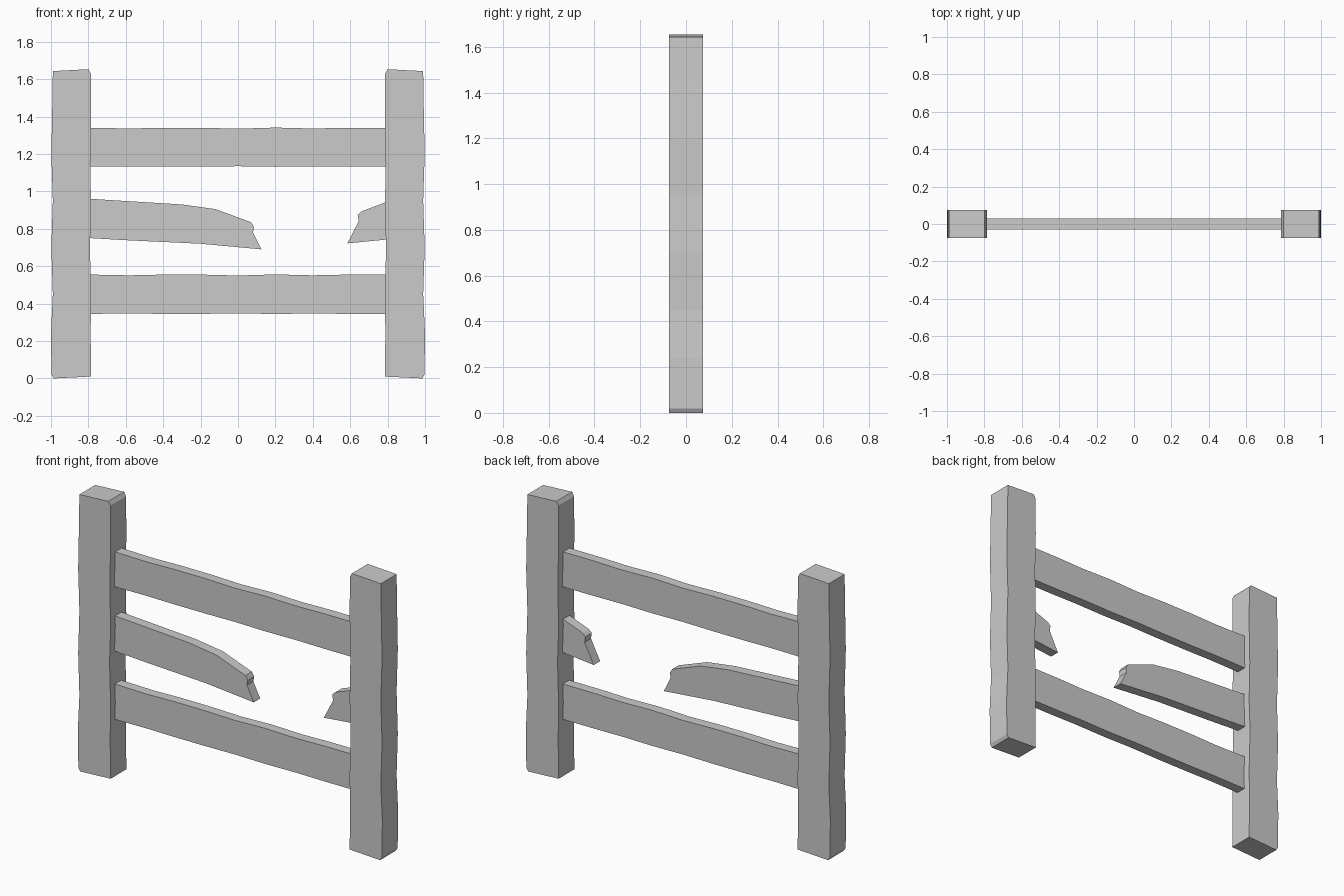
import bpy
import bmesh

cube = bpy.data.objects.get("Cube")
if cube:
    bpy.data.objects.remove(cube, do_unlink=True)

grey = bpy.data.materials.new("plain_grey")
grey.use_nodes = True
colour = (0.6, 0.6, 0.6, 1.0)
grey.diffuse_color = colour
grey.node_tree.nodes["Principled BSDF"].inputs["Base Color"].default_value = colour


def board(name, outline, depth, mirror=False):
    """Extrude an x-z outline through y, centred on y = 0."""
    side = -1 if mirror else 1
    bm = bmesh.new()
    front = bm.faces.new([bm.verts.new((side * x, -depth / 2, z)) for x, z in outline])
    extruded = bmesh.ops.extrude_face_region(bm, geom=[front], use_keep_orig=True)
    moved = [g for g in extruded["geom"] if isinstance(g, bmesh.types.BMVert)]
    bmesh.ops.translate(bm, verts=moved, vec=(0, depth, 0))
    bmesh.ops.recalc_face_normals(bm, faces=bm.faces)
    mesh = bpy.data.meshes.new(name)
    bm.to_mesh(mesh)
    bm.free()
    mesh.materials.append(grey)
    obj = bpy.data.objects.new(name, mesh)
    bpy.context.collection.objects.link(obj)
    return obj


# Upright posts: worn edges, mirrored across the middle
post = [
    (-0.985, 0.0), (-0.785, 0.01), (-0.788, 0.24), (-0.785, 0.45),
    (-0.792, 0.7), (-0.785, 0.9), (-0.79, 1.15), (-0.785, 1.4),
    (-0.787, 1.63), (-0.8, 1.653), (-0.99, 1.643), (-0.993, 1.45),
    (-0.998, 1.2), (-0.99, 0.95), (-0.998, 0.7), (-0.99, 0.45),
    (-1.0, 0.24), (-0.997, 0.02),
]
board("right_post", post, 0.148)
board("left_post", post, 0.148, mirror=True)

# Full rails: slightly wavy top and bottom edges
xs = [-0.79, -0.58, -0.4, -0.2, 0.0, 0.2, 0.4, 0.58, 0.79]
waves = [0, -0.004, 0, 0, -0.005, 0.001, -0.004, 0, 0]


def rail(name, bottom, top):
    lower = [(x, bottom - w / 2) for x, w in zip(xs, waves)]
    upper = [(x, top + w) for x, w in zip(xs, waves)]
    board(name, lower + upper[::-1], 0.06)


rail("lower_rail", 0.345, 0.555)
rail("upper_rail", 1.132, 1.34)

# Broken middle rail: long piece and short stub
board("broken_rail_long", [
    (-0.79, 0.75), (-0.58, 0.738), (-0.2, 0.72), (0.125, 0.69),
    (0.08, 0.78), (0.085, 0.81), (0.07, 0.835), (-0.12, 0.905),
    (-0.3, 0.93), (-0.58, 0.947), (-0.79, 0.96),
], 0.06)
board("broken_rail_stub", [
    (0.585, 0.722), (0.79, 0.742), (0.79, 0.942), (0.66, 0.893),
    (0.64, 0.875), (0.645, 0.84),
], 0.06)
